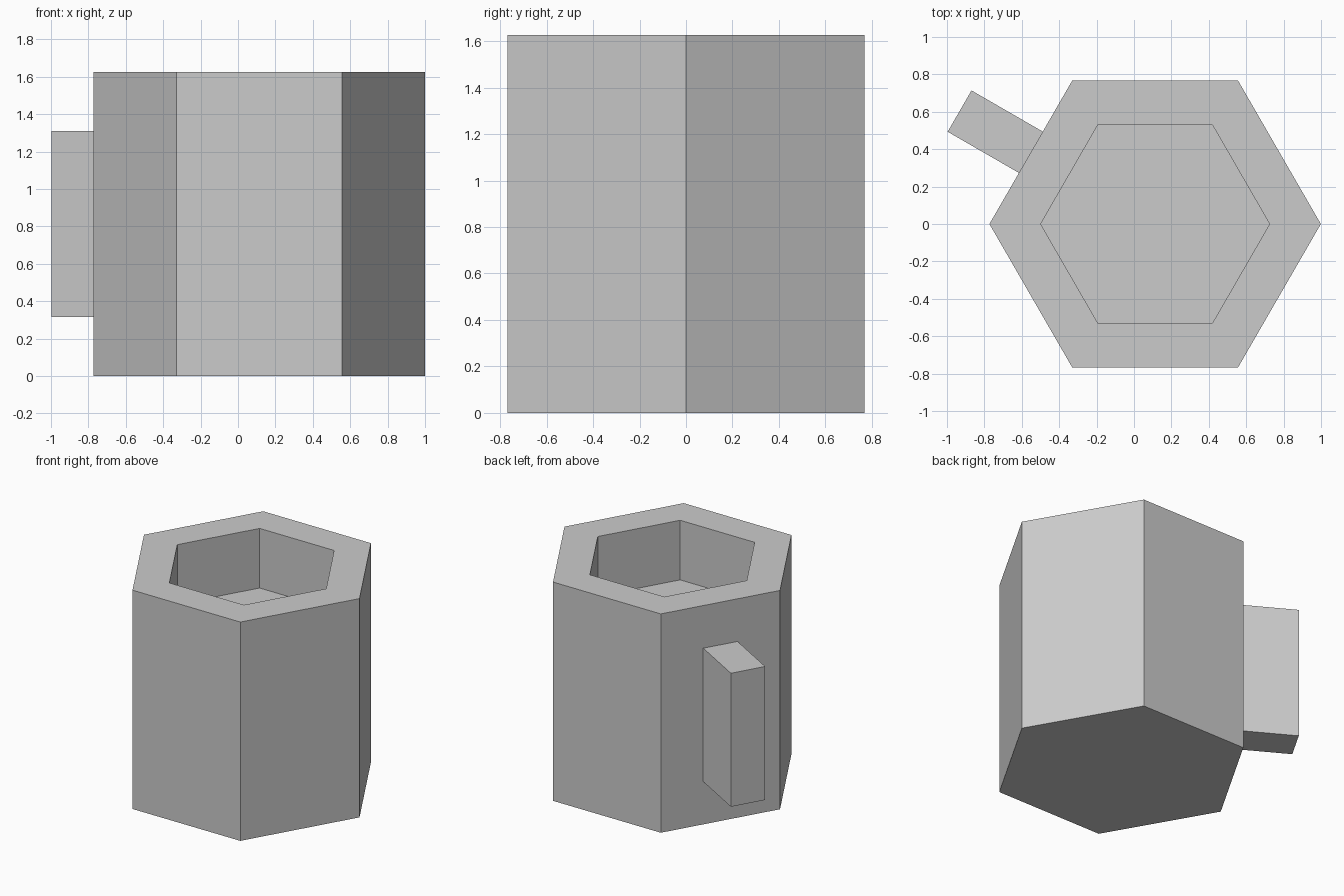
import bpy, bmesh, math
from mathutils import Matrix, Vector

cube = bpy.data.objects.get("Cube")
if cube:
    bpy.data.objects.remove(cube, do_unlink=True)

CENTER_X = 0.113
OUTER_R, INNER_R = 0.886, 0.612
HEIGHT, DEPTH = 1.626, 0.443

grey = bpy.data.materials.new("light_grey")
grey.use_nodes = True
grey.diffuse_color = (0.6, 0.6, 0.6, 1)
grey.node_tree.nodes["Principled BSDF"].inputs["Base Color"].default_value = (0.6, 0.6, 0.6, 1)


def add_object(name, bm):
    bmesh.ops.recalc_face_normals(bm, faces=bm.faces)
    mesh = bpy.data.meshes.new(name)
    bm.to_mesh(mesh)
    bm.free()
    mesh.materials.append(grey)
    obj = bpy.data.objects.new(name, mesh)
    bpy.context.collection.objects.link(obj)
    return obj


def hexagon(bm, radius, z):
    return [bm.verts.new((CENTER_X + radius * math.cos(i * math.pi / 3),
                          radius * math.sin(i * math.pi / 3), z)) for i in range(6)]


# Six-sided mug body: base, outer walls, rim, inner walls and floor
bm = bmesh.new()
rings = [hexagon(bm, OUTER_R, 0), hexagon(bm, OUTER_R, HEIGHT),
         hexagon(bm, INNER_R, HEIGHT), hexagon(bm, INNER_R, HEIGHT - DEPTH)]
for a, b in zip(rings, rings[1:]):
    for i in range(6):
        j = (i + 1) % 6
        bm.faces.new((a[i], a[j], b[j], b[i]))
bm.faces.new(rings[0][::-1])
bm.faces.new(rings[-1])
add_object("mug_body", bm)

# Block handle standing out from the middle of the back wall on the -x side
apothem = OUTER_R * math.cos(math.pi / 6)
length, width, tall, embed = 0.44, 0.255, 0.992, 0.01
bm = bmesh.new()
bmesh.ops.create_cube(bm, size=1)
bmesh.ops.scale(bm, vec=Vector((length + embed, width, tall)), verts=bm.verts)
bmesh.ops.translate(bm, vec=Vector((apothem + (length - embed) / 2, 0, HEIGHT / 2)), verts=bm.verts)
bm.transform(Matrix.Translation((CENTER_X, 0, 0)) @ Matrix.Rotation(math.radians(150), 4, 'Z'))
add_object("handle", bm)
